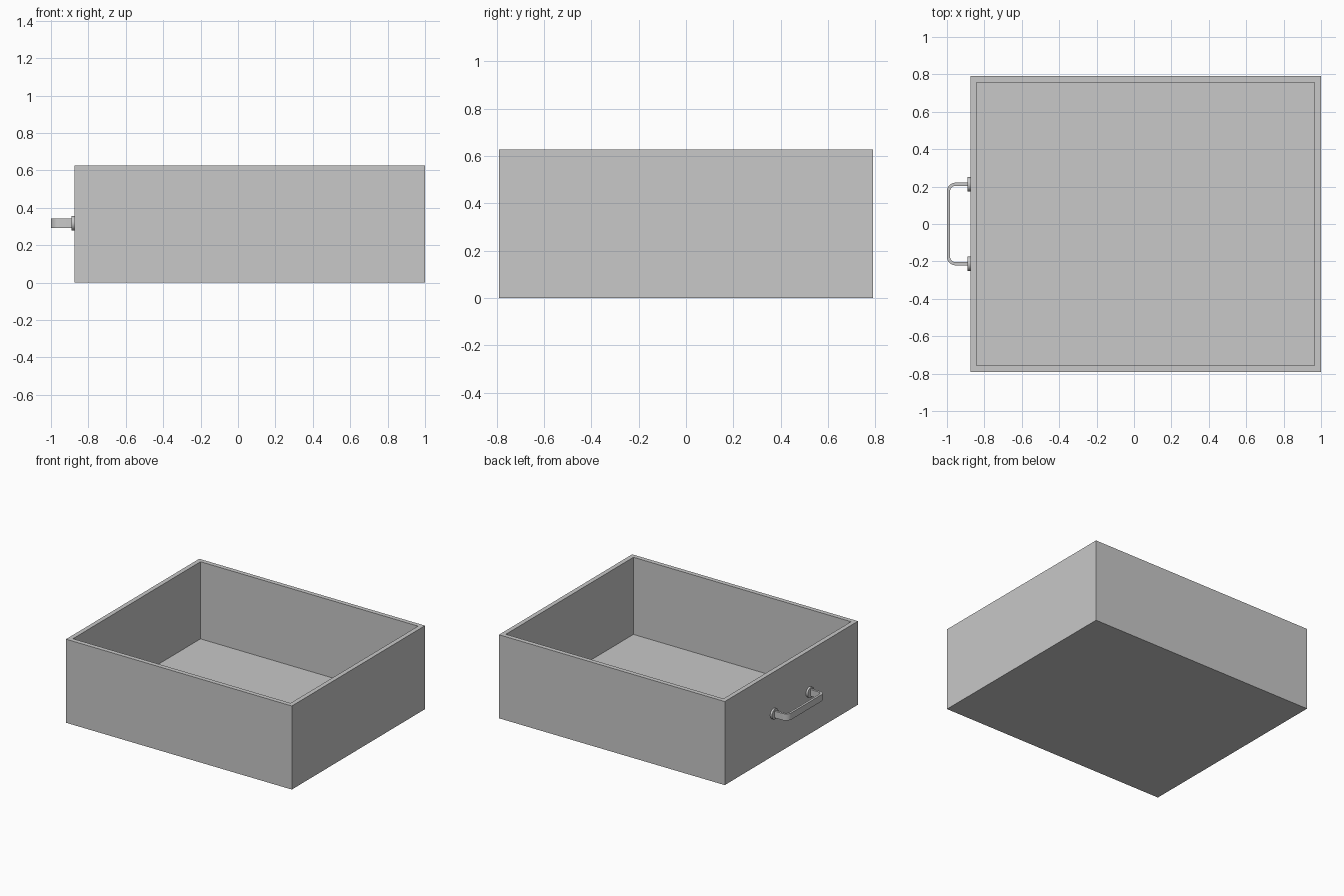
import bpy
import bmesh
from math import pi, sin, cos
from mathutils import Matrix, Vector

cube = bpy.data.objects.get("Cube")
if cube:
    bpy.data.objects.remove(cube, do_unlink=True)

grey = bpy.data.materials.new("plain_grey")
grey.use_nodes = True
colour = (0.58, 0.58, 0.58, 1)
grey.diffuse_color = colour
grey.node_tree.nodes["Principled BSDF"].inputs["Base Color"].default_value = colour

LEFT, RIGHT, HALF_Y, HEIGHT = -0.875, 1.0, 0.79, 0.627
WALL = 0.048
GRIP_Z, GRIP_Y = 0.317, 0.212


def finish(name, bm, smooth=False):
    bmesh.ops.recalc_face_normals(bm, faces=bm.faces)
    mesh = bpy.data.meshes.new(name)
    bm.to_mesh(mesh)
    bm.free()
    mesh.materials.append(grey)
    obj = bpy.data.objects.new(name, mesh)
    bpy.context.collection.objects.link(obj)
    if smooth:
        bpy.ops.object.select_all(action='DESELECT')
        obj.select_set(True)
        bpy.context.view_layer.objects.active = obj
        bpy.ops.object.shade_smooth_by_angle(angle=pi / 6)
    return obj


# Open box: inset the top face, then push it down to the floor
bm = bmesh.new()
size = Vector((RIGHT - LEFT, 2 * HALF_Y, HEIGHT))
centre = Vector(((LEFT + RIGHT) / 2, 0, HEIGHT / 2))
bmesh.ops.create_cube(bm, size=1, matrix=Matrix.Translation(centre) @ Matrix.Diagonal(size.to_4d()))
top = max(bm.faces, key=lambda f: f.calc_center_median().z)
bmesh.ops.inset_region(bm, faces=[top], thickness=WALL)
down = bmesh.ops.extrude_discrete_faces(bm, faces=[top])["faces"][0]
bmesh.ops.translate(bm, verts=down.verts, vec=(0, 0, WALL - HEIGHT))
finish("drawer_box", bm)

# Round mounting plates for the handle
for name, side in (("left", 1), ("right", -1)):
    bm = bmesh.new()
    place = Matrix.Translation((LEFT - 0.007, side * GRIP_Y, GRIP_Z)) @ Matrix.Rotation(pi / 2, 4, 'Y')
    bmesh.ops.create_cone(bm, cap_ends=True, segments=32, radius1=0.039,
                          radius2=0.039, depth=0.016, matrix=place)
    finish("handle_plate_" + name, bm, True)


# Flat handle strap with rounded corners
def strap_path(inset):
    end_x, end_y, radius = -1 + inset, GRIP_Y + 0.009 - inset, 0.045 - inset
    half = [(LEFT, end_y)]
    for i in range(9):
        a = i / 8 * pi / 2
        half.append((end_x + radius - radius * sin(a), end_y - radius + radius * cos(a)))
    return half + [(x, -y) for x, y in reversed(half)]


bm = bmesh.new()
rings = []
for outer, inner in zip(strap_path(0), strap_path(0.017)):
    corners = [(outer, -1), (outer, 1), (inner, 1), (inner, -1)]
    rings.append([bm.verts.new((x, y, GRIP_Z + s * 0.025)) for (x, y), s in corners])
for a, b in zip(rings, rings[1:]):
    for i in range(4):
        j = (i + 1) % 4
        bm.faces.new((a[i], a[j], b[j], b[i]))
bm.faces.new(rings[0])
bm.faces.new(rings[-1])
finish("handle_bar", bm, True)
